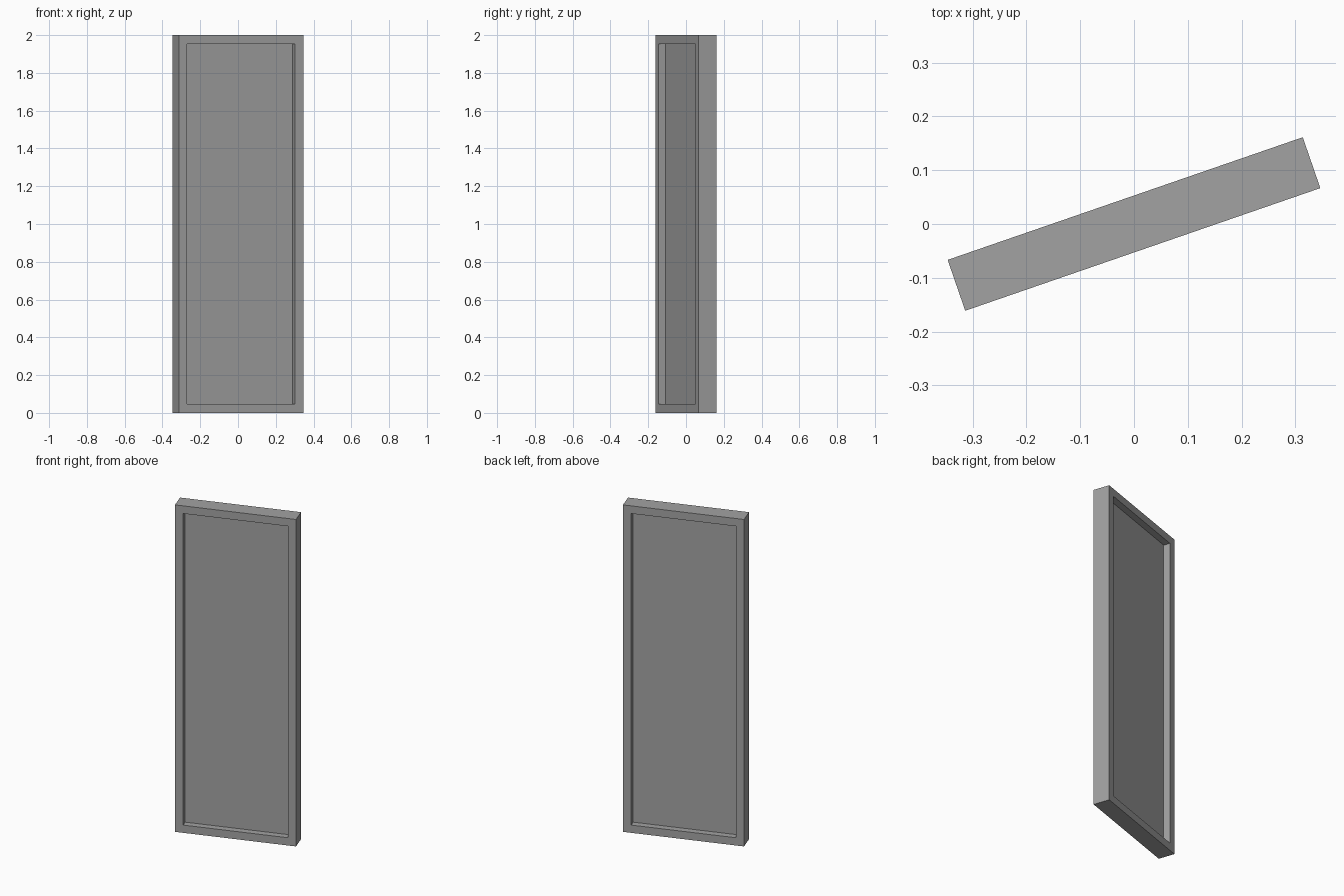
import bpy
import bmesh
from math import radians
from mathutils import Matrix

WIDTH, THICK, HEIGHT = 0.698, 0.1, 2.0
BORDER, RECESS = 0.067, 0.04
TURN = radians(19.05)

if "Cube" in bpy.data.objects:
    bpy.data.objects.remove(bpy.data.objects["Cube"], do_unlink=True)

# Single flat grey
grey = bpy.data.materials.new("mid_grey")
grey.use_nodes = True
colour = (0.36, 0.36, 0.36, 1)
grey.diffuse_color = colour
grey.node_tree.nodes["Principled BSDF"].inputs["Base Color"].default_value = colour

# Plain slab
bm = bmesh.new()
bmesh.ops.create_cube(bm, size=1)
bmesh.ops.scale(bm, vec=(WIDTH, THICK, HEIGHT), verts=bm.verts)

# Inset and sink a panel into both broad faces
broad = [f for f in bm.faces if abs(f.normal.y) > 0.9]
bmesh.ops.inset_individual(bm, faces=broad, thickness=BORDER)
for face in broad:
    inward = -face.normal * RECESS
    walls = bmesh.ops.extrude_discrete_faces(bm, faces=[face])["faces"]
    bmesh.ops.translate(bm, vec=inward, verts=walls[0].verts)

# Swing the door about its upright axis and stand it on the floor
bmesh.ops.transform(bm, verts=bm.verts,
                    matrix=Matrix.Translation((0, 0, HEIGHT / 2)) @ Matrix.Rotation(TURN, 4, "Z"))
mesh = bpy.data.meshes.new("door_panel")
bm.to_mesh(mesh)
bm.free()
mesh.materials.append(grey)
door = bpy.data.objects.new("door_panel", mesh)
bpy.context.collection.objects.link(door)
